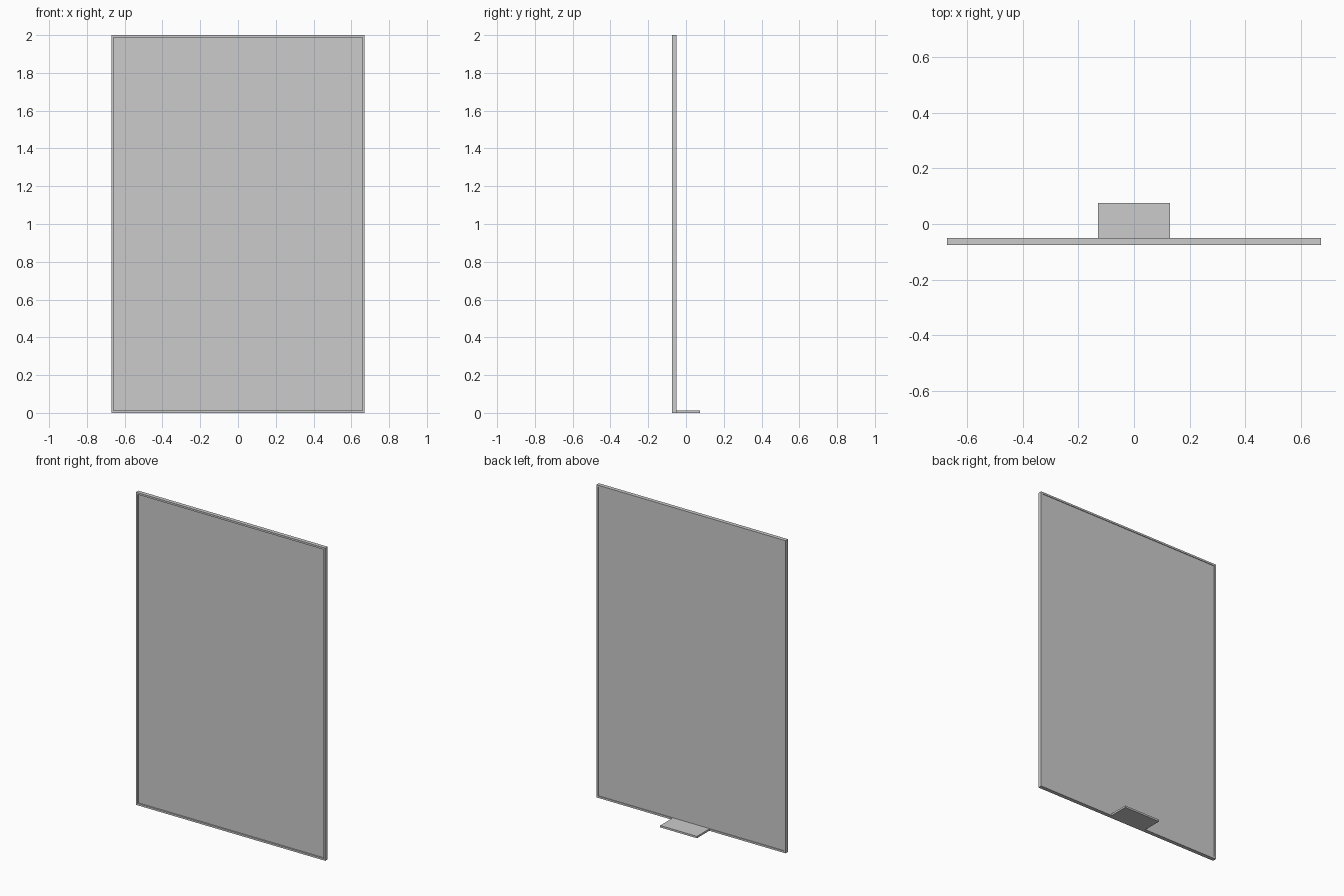
import bpy

if "Cube" in bpy.data.objects:
    bpy.data.objects.remove(bpy.data.objects["Cube"])

W, H = 0.67, 2.0          # half width, height
Y0, Y1 = -0.075, -0.05    # front and back of the frame
T = 0.012                 # rim width


def box(name, lo, hi):
    size = [b - a for a, b in zip(lo, hi)]
    mid = [(a + b) / 2 for a, b in zip(lo, hi)]
    bpy.ops.mesh.primitive_cube_add(size=1, location=mid)
    ob = bpy.context.object
    ob.name = name
    ob.scale = size
    bpy.ops.object.transform_apply(location=False, rotation=False, scale=True)
    return ob


# Slim rim: two full-height sides, top and bottom rails between them
for side, x in (("left", -W), ("right", W - T)):
    box("frame_" + side, (x, Y0, 0), (x + T, Y1, H))
for end, z in (("bottom", 0), ("top", H - T)):
    box("frame_" + end, (-W + T, Y0, z), (W - T, Y1, z + T))

# Recessed panel held inside the rim
box("panel", (-W + T, -0.066, T), (W - T, -0.054, H - T))

# Flat foot plate behind the bottom rail
box("foot_plate", (-0.13, Y1, 0), (0.13, 0.075, 0.012))
